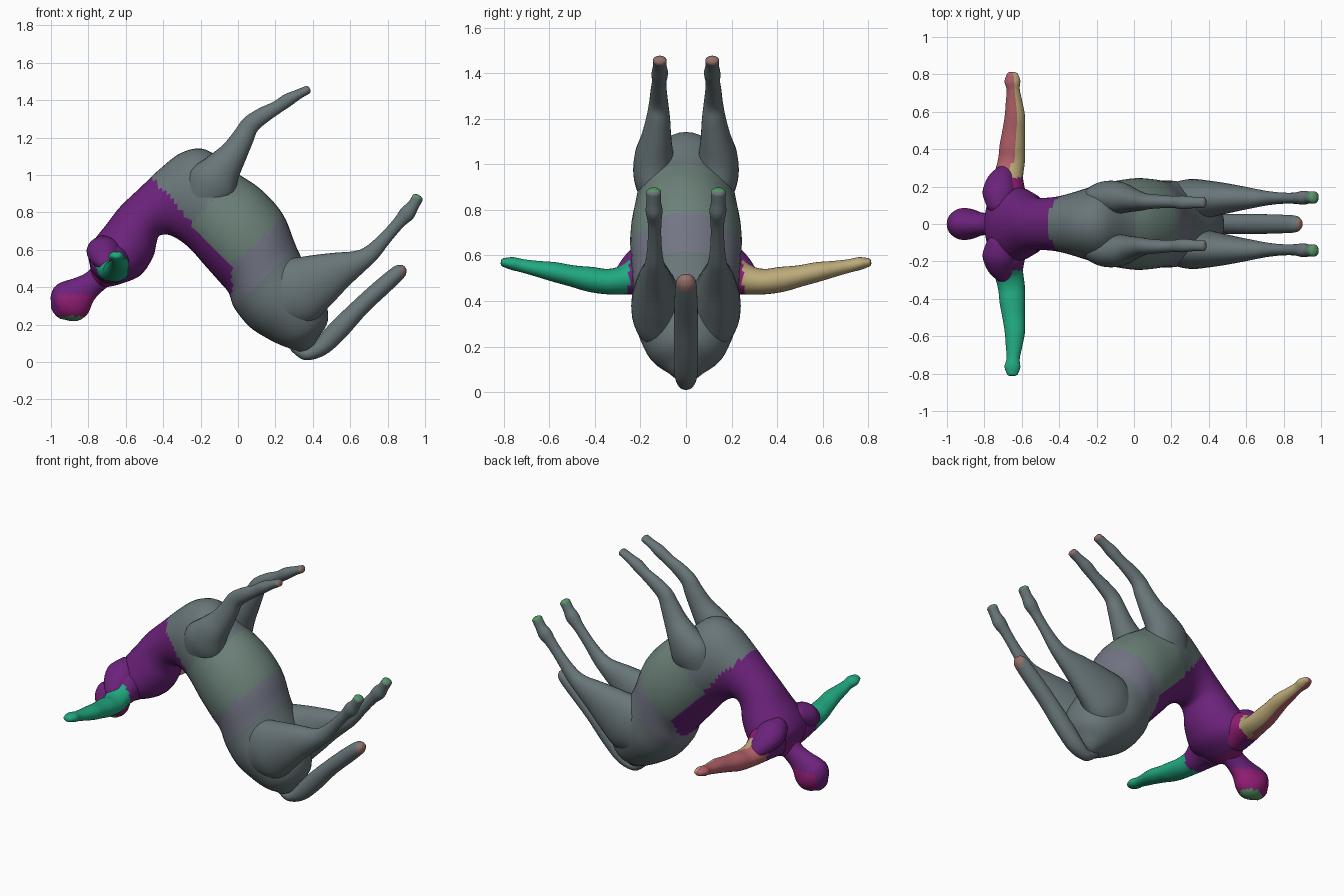
import bpy, bmesh, math
from mathutils import Vector as V

COL = {"slate": (.14, .18, .19), "sage": (.15, .22, .19), "dusk": (.17, .18, .23),
       "purple": (.15, .016, .20), "magenta": (.28, .012, .17), "green": (.015, .40, .22),
       "moss": (.10, .30, .14), "pink": (.45, .12, .14), "sand": (.50, .40, .19),
       "rust": (.30, .16, .14)}
MATS = {}
for k, c in COL.items():
    MATS[k] = bpy.data.materials.new(k)
    MATS[k].diffuse_color = (*c, 1)


def spline(p, n):
    """Catmull-Rom through rows of vectors (centre, U, W)."""
    out = []
    for i in range(len(p) - 1):
        q = [p[max(i - 1, 0)], p[i], p[i + 1], p[min(i + 2, len(p) - 1)]]
        for s in range(n):
            t = s / n
            w = (-.5*t + t*t - .5*t**3, 1 - 2.5*t*t + 1.5*t**3,
                 .5*t + 2*t*t - 1.5*t**3, -.5*t*t + .5*t**3)
            out.append([sum((q[j][k] * w[j] for j in range(4)), V()) for k in range(3)])
    return out + [p[-1]]


def loft(name, rows, paint, sides=28, steps=5, bulge=.45):
    """Skin elliptical rings and close both ends with rounded tips."""
    rings = spline(rows, steps)

    def cap(a, b):
        d = (a[0] - b[0]).normalized() * min(a[1].length, a[2].length) * bulge
        return [[a[0] + d * .7, a[1] * .7, a[2] * .7], [a[0] + d, a[1] * .3, a[2] * .3]]
    rings = cap(rings[0], rings[1])[::-1] + rings + cap(rings[-1], rings[-2])
    bm = bmesh.new()
    loops = []
    for c, u, w in rings:
        loops.append([bm.verts.new(c + u * math.cos(a) + w * math.sin(a))
                      for a in (2 * math.pi * i / sides for i in range(sides))])
    for a, b in zip(loops, loops[1:]):
        for i in range(sides):
            j = (i + 1) % sides
            bm.faces.new((a[i], a[j], b[j], b[i]))
    bm.faces.new(loops[0])
    bm.faces.new(loops[-1])
    bmesh.ops.recalc_face_normals(bm, faces=bm.faces)
    me = bpy.data.meshes.new(name)
    names = list(COL)
    for k in names:
        me.materials.append(MATS[k])
    for f in bm.faces:
        f.smooth = True
        f.material_index = names.index(paint(f.calc_center_median(), f.normal))
    bm.to_mesh(me)
    bm.free()
    ob = bpy.data.objects.new(name, me)
    bpy.context.collection.objects.link(ob)
    return ob


def limb(name, pts, paint, side=V((0, 1, 0)), mirror=1, **kw):
    """pts: x, y, z, in-plane radius, sideways radius."""
    P = [V((p[0], p[1] * mirror, p[2])) for p in pts]
    rows = []
    for i, p in enumerate(pts):
        t = (P[min(i + 1, len(P) - 1)] - P[max(i - 1, 0)]).normalized()
        n = t.cross(side).normalized()
        rows.append([P[i], n * p[3], n.cross(t).normalized() * p[4]])
    return loft(name, rows, paint, **kw)


# Trunk: outer x,z / inner x,z / half width, from shoulders to rump
def trunk_paint(c, n):
    if c.z + 1.17 * c.x < .45 and c.x < -.03 and c.z - .3 * c.x > .38:
        return "magenta" if c.x < -.66 and c.z < .5 else "purple"
    t = .68 * c.x - .73 * c.z
    if -.72 < t < -.40 and c.x > -.25:
        return "sage"
    return "dusk" if -.40 <= t < -.23 and c.x > -.1 else "slate"


trunk = [(-.79, .51, -.70, .40, .10), (-.80, .58, -.62, .42, .19), (-.77, .65, -.52, .465, .205),
         (-.70, .74, -.455, .56, .175), (-.63, .83, -.435, .64, .145), (-.52, .935, -.42, .675, .14),
         (-.42, 1.03, -.37, .68, .15), (-.30, 1.12, -.31, .65, .175), (-.17, 1.135, -.25, .60, .205),
         (-.02, 1.02, -.18, .52, .23), (.12, .925, -.10, .43, .245), (.24, .79, -.05, .37, .24),
         (.31, .62, -.02, .29, .232), (.37, .50, .06, .19, .23), (.46, .35, .15, .13, .20),
         (.48, .22, .23, .09, .155), (.43, .13, .30, .065, .085)]
rows = []
for ox, oz, ix, iz, w in trunk:
    o, i = V((ox, 0, oz)), V((ix, 0, iz))
    rows.append([(o + i) / 2, (o - i) / 2, V((0, w, 0))])
loft("trunk", rows, trunk_paint, sides=40)

# Head and neck
limb("head", [(-.68, 0, .51, .08, .09), (-.76, 0, .435, .065, .062), (-.82, 0, .39, .078, .062),
              (-.87, 0, .345, .108, .078), (-.91, 0, .315, .112, .086), (-.943, 0, .288, .09, .072),
              (-.965, 0, .27, .055, .045)],
     lambda c, n: "moss" if c.z < .245 else "magenta" if c.z < .36 and n.x > -.6 else "purple")

# Tail
limb("tail", [(.30, 0, .085, .03, .03), (.36, 0, .042, .032, .035), (.44, 0, .075, .045, .05),
              (.53, 0, .165, .055, .053), (.66, 0, .30, .048, .053), (.78, 0, .41, .046, .05),
              (.86, 0, .48, .04, .045), (.885, 0, .50, .025, .03)],
     lambda c, n: "rust" if c.x > .875 else "slate")

# Legs and arms, one per side
for s, tag in ((-1, "right"), (1, "left")):
    limb("hind_leg_" + tag,
         [(.19, .12, .31, .13, .09), (.30, .125, .37, .185, .115), (.42, .135, .43, .15, .095),
          (.55, .138, .495, .098, .07), (.65, .138, .54, .06, .05), (.715, .138, .585, .045, .038),
          (.79, .138, .665, .034, .03), (.86, .138, .745, .033, .03), (.905, .14, .795, .042, .037),
          (.935, .142, .835, .032, .032), (.962, .142, .88, .03, .033)],
         lambda c, n: "moss" if c.z > .875 else "slate", mirror=s)
    limb("front_leg_" + tag,
         [(-.20, .13, .86, .10, .07), (-.14, .14, .95, .135, .09), (-.08, .14, 1.04, .10, .085),
          (-.02, .13, 1.12, .073, .066), (.03, .122, 1.205, .058, .052), (.068, .12, 1.27, .05, .042),
          (.135, .12, 1.32, .043, .036), (.205, .118, 1.36, .035, .032), (.265, .115, 1.40, .035, .036),
          (.32, .115, 1.43, .027, .03), (.375, .115, 1.457, .022, .03)],
         lambda c, n: "rust" if c.x > .375 else "slate", mirror=s)

    def arm_paint(c, n, s=s):
        if abs(c.y) < .25:
            return "purple" if n.x < .3 or s < 0 else "magenta"
        if s < 0:
            return "green"
        return "sand" if n.x > .1 else "pink"
    limb("arm_" + tag,
         [(-.68, .11, .53, .11, .11), (-.68, .19, .525, .098, .098), (-.67, .26, .495, .068, .078),
          (-.655, .34, .485, .056, .072), (-.65, .42, .495, .055, .068), (-.643, .50, .51, .047, .06),
          (-.637, .58, .528, .043, .054), (-.642, .66, .543, .034, .043), (-.646, .72, .555, .029, .035),
          (-.65, .765, .565, .028, .042), (-.65, .805, .57, .018, .028)],
         arm_paint, side=V((1, 0, 0)), mirror=s)
    # Deltoid and chest muscle
    limb("shoulder_" + tag,
         [(-.72, .08, .62, .06, .06), (-.72, .16, .595, .075, .09), (-.71, .23, .555, .06, .075),
          (-.69, .285, .515, .035, .045)],
         lambda c, n: "purple", side=V((1, 0, 0)), mirror=s)
